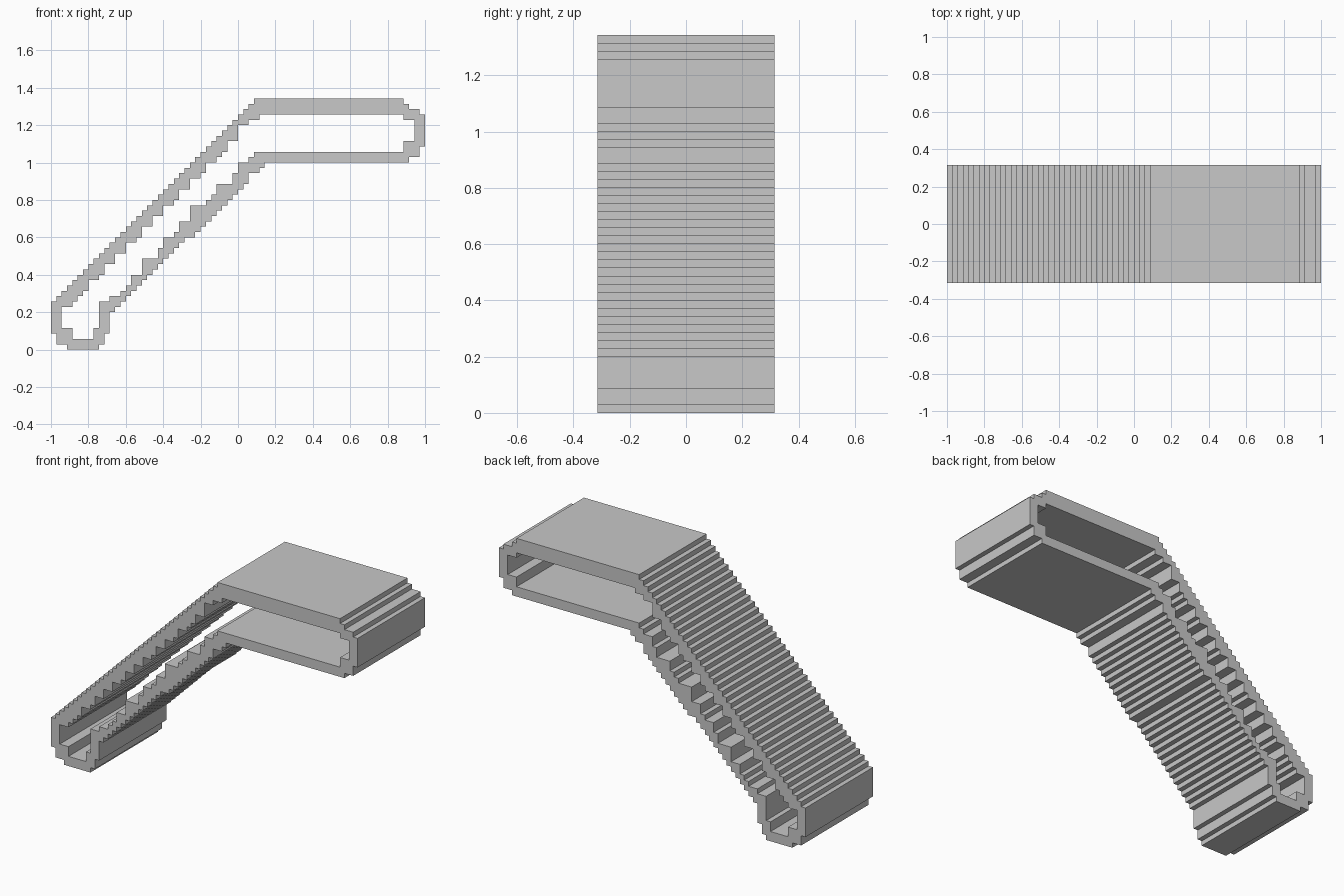
import bpy
import math

# Everything is laid out on a square grid of small steps
STEP = 2 / 70
HALF_WIDTH = 11 * STEP
CENTRE = 35


def walk(start, moves):
    """Corners of a stepped path: moves alternate between across and up."""
    x, z = start
    points = [(x, z)]
    for index, move in enumerate(moves):
        if index % 2 == 0:
            x += move
        else:
            z += move
        points.append((x, z))
    return points


def add_loop(curve, points):
    """Close a stepped path as one straight-sided outline."""
    spline = curve.splines.new("POLY")
    spline.points.add(len(points) - 1)
    for point, (x, z) in zip(spline.points, points):
        point.co = ((x - CENTRE) * STEP, z * STEP, 0, 1)
    spline.use_cyclic_u = True


default_cube = bpy.data.objects.get("Cube")
if default_cube:
    bpy.data.objects.remove(default_cube)

rise = [1, 1]
fine = [-1, -1]
coarse = [-2, -2]

# Outer outline: foot, stepped underside, rounded nose, deck, stepped slope, heel
foot = [6, 1, 1, 2, 1, 4]
underside = rise * 14 + [2, 1] + rise * 9 + [1, 2, 2, 1] + rise
nose = [27, 1, 2, 2, 1, 6, -1, 1, -2, 1, -1, 1]
slope = [-28] + fine * 38
heel = [(0, 3), (1, 3), (1, 1), (3, 1)]
outer = walk((3, 0), foot + underside + nose + slope) + heel

# Inner outline: foot pocket, lower steps, nose pocket, upper steps
foot_pocket = [4, 2, 1, 5]
lower_steps = [2, 1, 2, 1] + rise + [1, 2, 2, 3, 3, 2, 1, 2, 2, 1, 1, 2, 2, 3, 3, 1]
lower_steps += rise + [1, 2, 3, 2, 1, 2, 2, 1] + rise
nose_pocket = [28, 2, 2, 4, -2, 1]
upper_steps = [-27, -1, -2, -1, -2, -3] + coarse + fine * 2 + coarse + fine
upper_steps += coarse * 2 + fine + (coarse * 3 + fine) * 2 + coarse + fine * 3
pocket_wall = [(2, 8), (2, 4), (4, 4)]
inner = walk((4, 2), foot_pocket + lower_steps + nose_pocket + upper_steps) + pocket_wall

# Hollow stepped band, extruded across the width
curve = bpy.data.curves.new("stepped_band", "CURVE")
curve.dimensions = "2D"
curve.fill_mode = "BOTH"
curve.extrude = HALF_WIDTH
add_loop(curve, outer)
add_loop(curve, inner)
band = bpy.data.objects.new("stepped_band", curve)
bpy.context.collection.objects.link(band)
band.rotation_euler.x = math.radians(90)

# Plain grey finish
grey = bpy.data.materials.new("plain_grey")
grey.use_nodes = True
colour = (0.58, 0.58, 0.58, 1)
grey.diffuse_color = colour
grey.node_tree.nodes["Principled BSDF"].inputs["Base Color"].default_value = colour
curve.materials.append(grey)

# Turn the curve into a flat-faced mesh
bpy.ops.object.select_all(action="DESELECT")
band.select_set(True)
bpy.context.view_layer.objects.active = band
bpy.ops.object.convert(target="MESH")
bpy.ops.object.transform_apply(location=False, rotation=True, scale=False)
bpy.ops.object.shade_flat()
